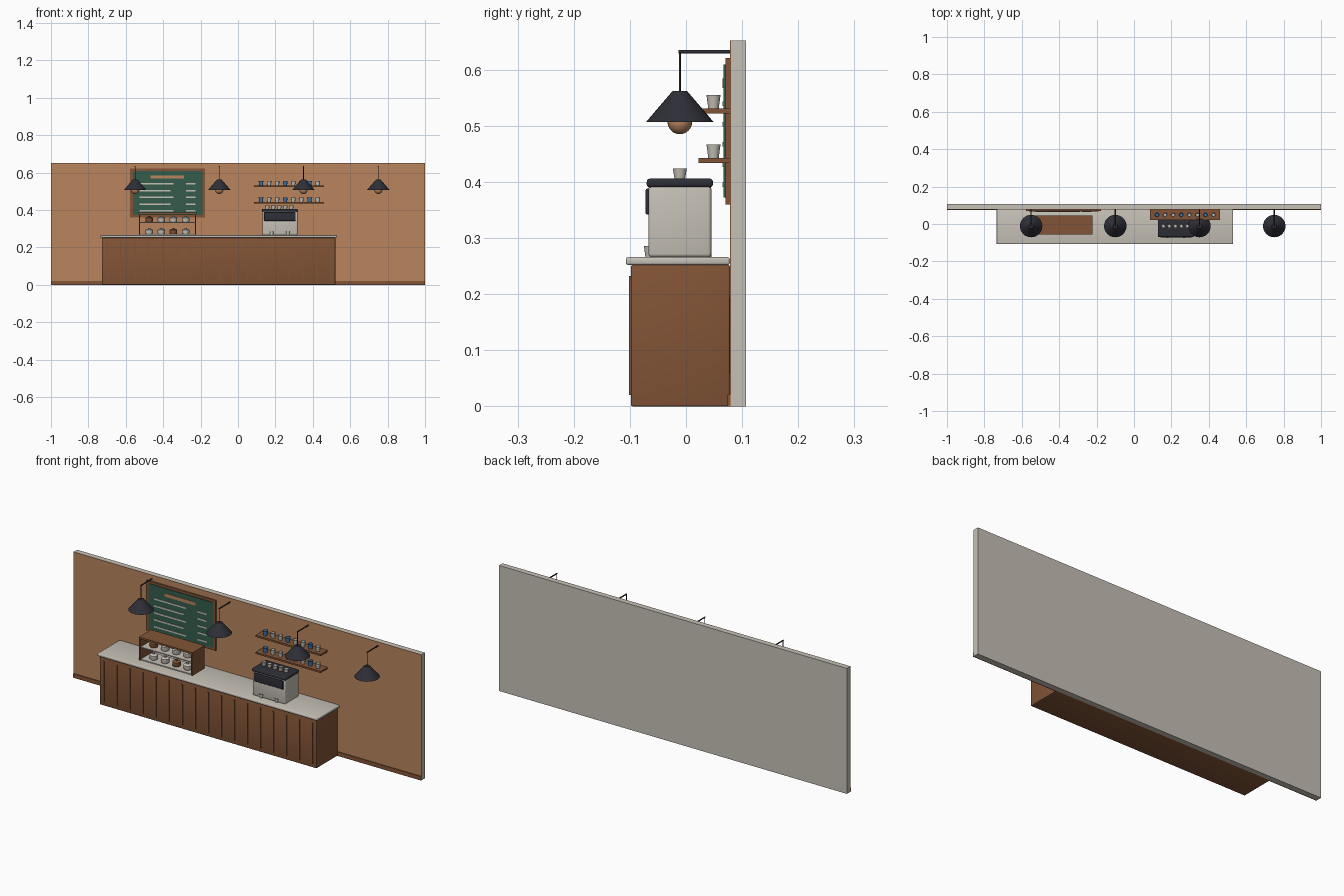
import bpy, bmesh, math
from mathutils import Matrix, Vector

cube = bpy.data.objects.get("Cube")
if cube:
    bpy.data.objects.remove(cube, do_unlink=True)


def material(name, rgb):
    lin = [((c / 255 + 0.055) / 1.055) ** 2.4 for c in rgb] + [1.0]
    m = bpy.data.materials.new(name)
    m.use_nodes = True
    m.diffuse_color = lin
    m.node_tree.nodes["Principled BSDF"].inputs["Base Color"].default_value = lin
    return m


TAN = material("warm_tan", (184, 133, 95))
WOOD = material("brown_wood", (130, 84, 54))
STONE = material("pale_stone", (198, 193, 183))
DARK = material("charcoal", (46, 46, 55))
GREEN = material("chalkboard_green", (52, 92, 76))
BLUE = material("cup_blue", (62, 124, 186))


def finish(name, bm, mat, smooth=False):
    bmesh.ops.recalc_face_normals(bm, faces=bm.faces)
    me = bpy.data.meshes.new(name)
    bm.to_mesh(me)
    bm.free()
    me.materials.append(mat)
    ob = bpy.data.objects.new(name, me)
    bpy.context.collection.objects.link(ob)
    if smooth:
        bpy.ops.object.select_all(action='DESELECT')
        ob.select_set(True)
        bpy.context.view_layer.objects.active = ob
        bpy.ops.object.shade_smooth_by_angle(angle=math.radians(40))
    return ob


def box(name, x, y, z, mat, bevel=0.0):
    """Box from (min, max) pairs, with optional rounded edges."""
    bm = bmesh.new()
    bmesh.ops.create_cube(bm, size=1)
    for v in bm.verts:
        v.co = Vector([(a + b) / 2 + c * (b - a) for (a, b), c in zip((x, y, z), v.co)])
    if bevel:
        bmesh.ops.bevel(bm, geom=bm.edges[:], offset=bevel, segments=3,
                        profile=0.5, affect='EDGES')
    return finish(name, bm, mat, bevel > 0)


def lathe(name, profile, loc, mat, sides=24):
    """Revolve (radius, height) points about a vertical axis."""
    bm = bmesh.new()
    vs = [bm.verts.new((r, 0, z)) for r, z in profile]
    es = [bm.edges.new(p) for p in zip(vs, vs[1:])]
    bmesh.ops.spin(bm, geom=vs + es, axis=(0, 0, 1), cent=(0, 0, 0),
                   angle=math.tau, steps=sides)
    bmesh.ops.remove_doubles(bm, verts=bm.verts[:], dist=1e-5)
    bmesh.ops.translate(bm, verts=bm.verts[:], vec=loc)
    return finish(name, bm, mat, True)


def rod(name, a, b, radius, mat):
    a, b = Vector(a), Vector(b)
    turn = (b - a).to_track_quat('Z', 'Y').to_matrix().to_4x4()
    bm = bmesh.new()
    bmesh.ops.create_cone(bm, cap_ends=True, segments=10, radius1=radius, radius2=radius,
                          depth=(b - a).length, matrix=Matrix.Translation((a + b) / 2) @ turn)
    return finish(name, bm, mat, True)


def cup(name, x, y, z, mat, r=0.0125, h=0.024):
    """Tapered open cup."""
    lathe(name, [(0, 0), (r * 0.75, 0), (r, h), (r * 0.86, h),
                 (r * 0.66, h * 0.15), (0, h * 0.15)], (x, y, z), mat, 20)


# Back wall with painted front and skirting
box("wall", (-1, 1), (0.08, 0.107), (0, 0.652), STONE)
box("wall_paint", (-1, 1), (0.078, 0.08), (0, 0.652), TAN)
box("skirting", (-1, 1), (0.074, 0.078), (0, 0.021), WOOD)

# Counter with thin upright battens
box("counter_body", (-0.727, 0.52), (-0.098, 0.078), (0, 0.252), WOOD, 0.003)
box("counter_top", (-0.735, 0.53), (-0.107, 0.078), (0.252, 0.266), STONE, 0.004)
for i in range(17):
    x = -0.702 + i * 0.075
    box(f"counter_batten_{i + 1}", (x - 0.003, x + 0.003), (-0.102, -0.097),
        (0.02, 0.232), WOOD)

# Menu board
box("menu_frame", (-0.577, -0.177), (0.070, 0.078), (0.36, 0.621), WOOD)
box("menu_panel", (-0.562, -0.189), (0.067, 0.071), (0.372, 0.609), GREEN)
box("menu_heading", (-0.468, -0.29), (0.065, 0.068), (0.567, 0.584), TAN)
for i in range(5):
    z = 0.539 - i * 0.036
    end = -0.345 - (0.015 if i % 2 else 0)
    box(f"menu_item_{i + 1}", (-0.527, end), (0.065, 0.068), (z - 0.004, z + 0.004), STONE)
    box(f"menu_price_{i + 1}", (-0.277, -0.228), (0.065, 0.068), (z - 0.004, z + 0.004), STONE)

# Open display case with two rows of treats
box("case_top", (-0.532, -0.223), (-0.055, 0.045), (0.377, 0.386), WOOD)
for side, x in (("right", -0.530), ("left", -0.231)):
    box(f"case_{side}_side", (x, x + 0.006), (-0.055, 0.045), (0.266, 0.377), WOOD)
box("case_shelf", (-0.524, -0.231), (-0.050, 0.045), (0.330, 0.335), STONE)
box("case_floor", (-0.524, -0.231), (-0.050, 0.045), (0.266, 0.271), STONE)
for row, z in enumerate((0.271, 0.335)):
    for i in range(4):
        mat = WOOD if (row, i) in ((0, 2), (1, 0)) else STONE
        lathe(f"treat_{row + 1}_{i + 1}",
              [(0, 0), (0.018, 0), (0.020, 0.004), (0.020, 0.022), (0.016, 0.026),
               (0.006, 0.027), (0.006, 0.033), (0, 0.034)],
              (-0.475 + i * 0.065, -0.012, z), mat)

# Coffee machine
box("machine_body", (0.13, 0.318), (-0.067, 0.045), (0.266, 0.394), STONE, 0.006)
box("machine_lid", (0.127, 0.321), (-0.070, 0.048), (0.390, 0.406), DARK, 0.006)
box("machine_panel", (0.14, 0.308), (-0.072, -0.064), (0.342, 0.388), DARK, 0.003)
for i, x in enumerate((0.18, 0.267)):
    cup(f"machine_front_cup_{i + 1}", x, -0.064, 0.266, STONE, 0.011, 0.02)
for i in range(5):
    cup(f"machine_top_cup_{i + 1}", 0.157 + i * 0.032, -0.011, 0.405, STONE, 0.0125, 0.019)

# Wall shelves with cups
for row, z in enumerate((0.443, 0.531)):
    box(f"wall_shelf_{row + 1}", (0.085, 0.46), (0.022, 0.078), (z - 0.009, z), WOOD)
    for i in range(8):
        cup(f"shelf_cup_{row + 1}_{i + 1}", 0.123 + i * 0.0432, 0.049, z,
            BLUE if i % 3 == 0 else STONE)

# Pendant lamps on wall arms
for i, x in enumerate((-0.55, -0.10, 0.35, 0.75)):
    n, y = i + 1, -0.011
    rod(f"lamp_arm_{n}", (x, y - 0.002, 0.632), (x, 0.079, 0.632), 0.0032, DARK)
    rod(f"lamp_cord_{n}", (x, y, 0.56), (x, y, 0.632), 0.0018, DARK)
    lathe(f"lamp_shade_{n}", [(0, 0.562), (0.013, 0.562), (0.060, 0.507), (0.057, 0.507),
                              (0.011, 0.558), (0, 0.558)], (x, y, 0), DARK, 32)
    ball = [(0.022 * math.sin(math.pi * k / 12), 0.507 - 0.022 * math.cos(math.pi * k / 12))
            for k in range(13)]
    lathe(f"lamp_bulb_{n}", ball, (x, y, 0), TAN)
